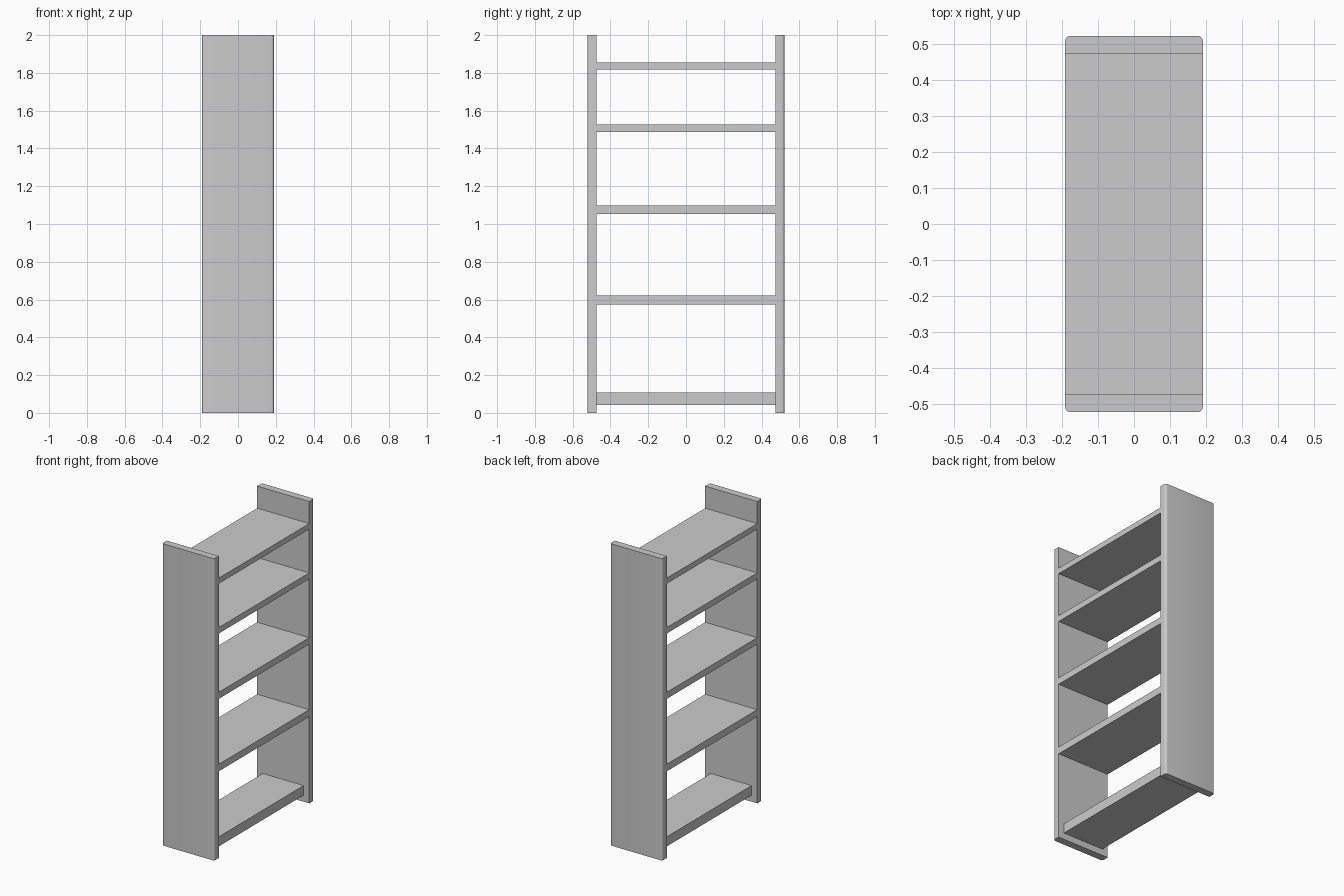
import bpy, bmesh

if "Cube" in bpy.data.objects:
    bpy.data.objects.remove(bpy.data.objects["Cube"])

HALF_W, OUT_Y, IN_Y, R = 0.191, 0.522, 0.473, 0.015


def box(name, x, y0, y1, z0, z1, round_y=None):
    bm = bmesh.new()
    bmesh.ops.create_cube(bm, size=1)
    for v in bm.verts:
        v.co.x *= 2 * x
        v.co.y = y0 if v.co.y < 0 else y1
        v.co.z = z0 if v.co.z < 0 else z1
    if round_y is not None:
        # round the vertical edges lying on the outer face
        edges = [e for e in bm.edges
                 if abs(e.verts[0].co.z - e.verts[1].co.z) > 0.5
                 and abs(e.verts[0].co.y - round_y) < 1e-4]
        bmesh.ops.bevel(bm, geom=edges, offset=R, segments=5,
                        profile=0.5, affect='EDGES')
    bmesh.ops.recalc_face_normals(bm, faces=bm.faces)
    mesh = bpy.data.meshes.new(name)
    bm.to_mesh(mesh)
    bm.free()
    obj = bpy.data.objects.new(name, mesh)
    bpy.context.collection.objects.link(obj)
    return obj


# Side panels
panels = [box("side_panel_front", HALF_W, -OUT_Y, -IN_Y, 0, 2, -OUT_Y),
          box("side_panel_back", HALF_W, IN_Y, OUT_Y, 0, 2, OUT_Y)]
for p in panels:
    bpy.context.view_layer.objects.active = p
    p.select_set(True)
bpy.ops.object.shade_smooth_by_angle()

# Shelves; the thick bottom one is set in from the panel edges
shelves = [(0.15, 0.043, 0.107), (HALF_W, 0.574, 0.621),
           (HALF_W, 1.054, 1.098), (HALF_W, 1.487, 1.527),
           (HALF_W, 1.817, 1.854)]
for i, (x, z0, z1) in enumerate(shelves):
    box("bottom_shelf" if i == 0 else f"shelf_{i}", x, -IN_Y, IN_Y, z0, z1)
